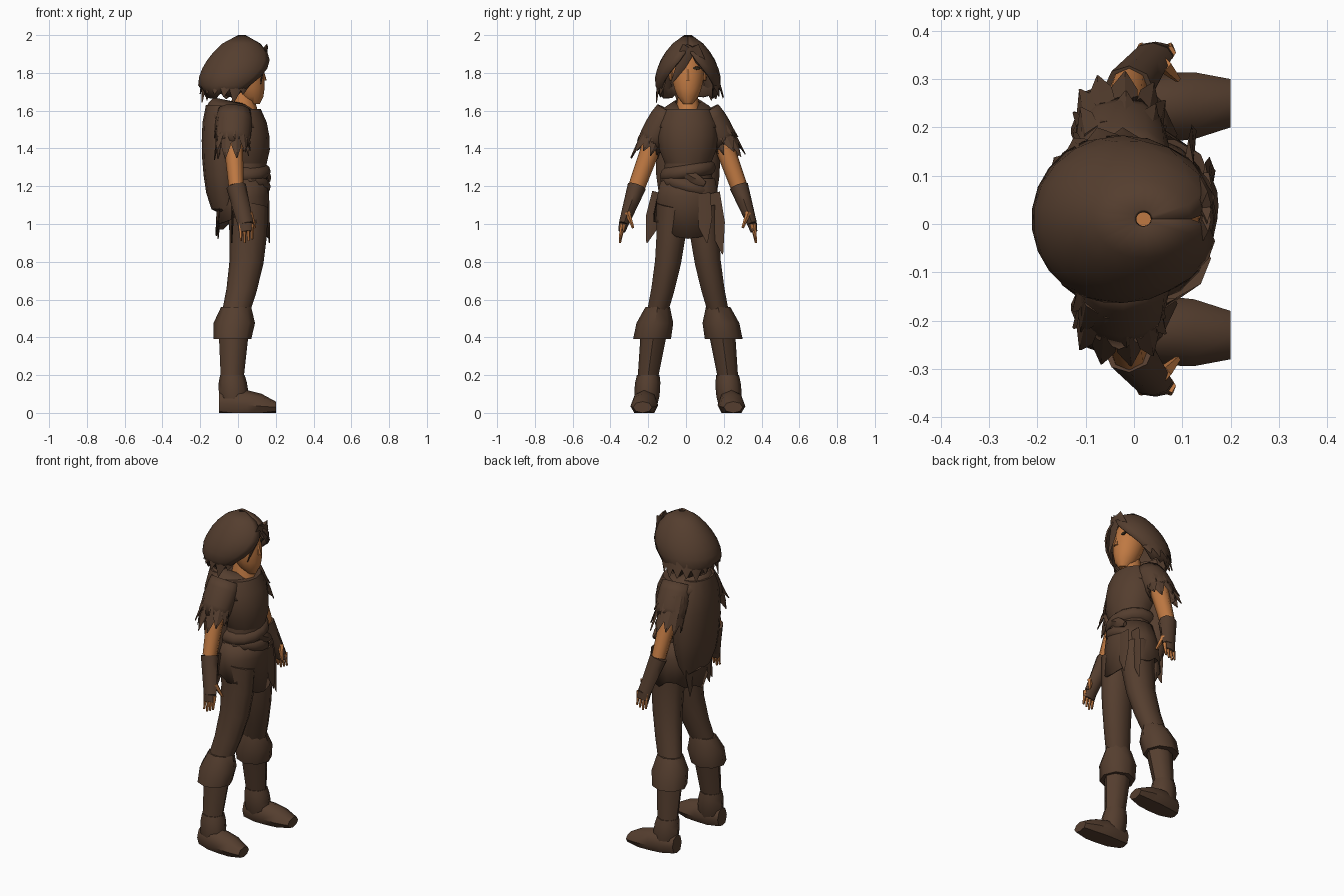
import bpy, bmesh, math, random
from mathutils import Vector

random.seed(4)
cube = bpy.data.objects.get("Cube")
if cube:
    bpy.data.objects.remove(cube)

FORWARD, SIDEWAYS, DOWN = Vector((1, 0, 0)), Vector((0, 1, 0)), Vector((0, 0, -1))
MIDDLE = 0.01  # the body's own centre line in y
SIDES = {"left": 1, "right": -1}


def material(name, colour):
    made = bpy.data.materials.new(name)
    made.use_nodes = True
    made.diffuse_color = (*colour, 1)
    shader = made.node_tree.nodes["Principled BSDF"]
    shader.inputs["Base Color"].default_value = (*colour, 1)
    shader.inputs["Roughness"].default_value = 0.9
    return made


BROWN = material("dark brown", (0.09, 0.048, 0.028))
SKIN = material("tan skin", (0.52, 0.19, 0.055))
BLACK = material("eye black", (0.03, 0.02, 0.01))


def mix(pair, t):
    return pair[0] + (pair[1] - pair[0]) * t


def sweep(bm, start, end, depth, width, swell=(0, 0), bow=(0, 0, 0), steps=4, sides=8,
          side=1, axis=None, ref=FORWARD, opening=None, hem=None, closed=True, ground=False):
    """Loft rounded rings from start to end; depth and width taper, swell rounds the middle."""
    mirror = Vector((1, side, 1))
    start, end, bow = (Vector(p) * mirror for p in (start, end, bow))
    along = (axis or end - start).normalized()
    u = (ref - along * ref.dot(along)).normalized()
    v = u.cross(along)
    loops = []
    for step in range(steps + 1):
        t = step / steps
        arch = max(0, math.sin(math.pi * t))
        bulge = arch ** 0.6
        centre = start.lerp(end, t) + bow * arch + SIDEWAYS * MIDDLE
        loop = []
        for k in range(sides):
            angle = math.tau * k / sides
            if opening:
                gap = math.radians(opening * max(0, t - 0.2))
                angle = gap + (math.tau - gap - gap) * k / (sides - 1)
            p = centre + u * (mix(depth, t) + swell[0] * bulge) * math.cos(angle)
            p += v * (mix(width, t) + swell[1] * bulge) * math.sin(angle)
            if hem and step == steps:
                p += along * hem(angle)
            if ground:
                p.z = max(p.z, 0)
            loop.append(bm.verts.new(p))
        loops.append(loop)
    for upper, lower in zip(loops, loops[1:]):
        for k in range(sides - 1 if opening else sides):
            j = (k + 1) % sides
            bm.faces.new((upper[k], upper[j], lower[j], lower[k]))
    if closed:
        bm.faces.new(loops[0])
        bm.faces.new(loops[-1])


def finish(bm, name, mat, thickness=0, crease=50):
    bmesh.ops.recalc_face_normals(bm, faces=bm.faces)
    mesh = bpy.data.meshes.new(name)
    bm.to_mesh(mesh)
    bm.free()
    mesh.materials.append(mat)
    ob = bpy.data.objects.new(name, mesh)
    bpy.context.collection.objects.link(ob)
    bpy.ops.object.select_all(action="DESELECT")
    ob.select_set(True)
    bpy.context.view_layer.objects.active = ob
    bpy.ops.object.shade_smooth_by_angle(angle=math.radians(crease))
    if thickness:
        ob.modifiers.new("thickness", "SOLIDIFY").thickness = thickness


def part(name, mat, start, end, depth, width, thickness=0, **options):
    bm = bmesh.new()
    sweep(bm, start, end, depth, width, **options)
    finish(bm, name, mat, thickness)


def leaf(bm, start, end, breadth, side=1, ref=SIDEWAYS):
    """A pointed strip of cloth or hair."""
    sweep(bm, start, end, (breadth, 0.003), (0.01, 0.003), swell=(breadth / 3, 0),
          steps=2, sides=4, side=side, ref=ref)


def ragged(angle):
    return random.uniform(-0.02, 0.03)


def skirt_hem(angle):
    # Longer at the front left and the back, short over the hips
    return 0.07 + 0.04 * math.cos(angle - 0.8) + 0.04 * math.cos(2 * angle) + ragged(angle)


# Joints of the left side, shared by the limb parts
HIP, KNEE, ANKLE = (0.05, 0.08, 1.1), (-0.02, 0.17, 0.5), (-0.03, 0.21, 0.2)
SHOULDER, ELBOW, WRIST = (-0.03, 0.16, 1.5), (-0.01, 0.27, 1.2), (0.04, 0.34, 1)

for tag, side in SIDES.items():
    # Leg and boot
    part(tag + "_trouser_leg", BROWN, HIP, KNEE, (0.11, 0.07), (0.09, 0.055),
         bow=(0.03, -0.02, 0), sides=10, side=side)
    part(tag + "_boot_cuff", BROWN, (-0.01, 0.16, 0.56), (-0.03, 0.19, 0.39), (0.08, 0.1),
         (0.065, 0.1), swell=(0.02, 0.015), steps=2, axis=DOWN, side=side)
    part(tag + "_boot_shaft", BROWN, KNEE, ANKLE, (0.085, 0.062), (0.075, 0.055),
         axis=DOWN, side=side)
    part(tag + "_boot_ankle", BROWN, ANKLE, (-0.02, 0.22, 0.05), (0.065, 0.07), (0.06, 0.06),
         swell=(0.01, 0.008), axis=DOWN, side=side)
    part(tag + "_foot", BROWN, (-0.1, 0.22, 0.05), (0.2, 0.24, 0.03), (0.045, 0.05),
         (0.06, 0.03), swell=(0.025, 0.035), axis=FORWARD, ref=SIDEWAYS, ground=True, side=side)

    # Arm, forearm wrap and hand
    part(tag + "_arm", SKIN, SHOULDER, ELBOW, (0.055, 0.04), (0.055, 0.045), side=side)
    part(tag + "_bracer", BROWN, ELBOW, WRIST, (0.053, 0.042), (0.05, 0.026), side=side)
    part(tag + "_palm", BROWN, WRIST, (0.045, 0.35, 0.96), (0.042, 0.04), (0.026, 0.018),
         steps=1, side=side)
    bm = bmesh.new()
    for finger in range(4):
        x = 0.015 + 0.02 * finger
        sweep(bm, (x, 0.345, 1), (x, 0.36, 0.9 + 0.01 * abs(finger - 1)), (0.012, 0.006),
              (0.015, 0.006), steps=2, sides=5, side=side)
    sweep(bm, (0.06, 0.32, 1.06), (0.09, 0.29, 0.98), (0.018, 0.007), (0.015, 0.007),
          steps=2, sides=5, side=side)
    finish(bm, tag + "_fingers", SKIN)

    # Sleeve with two rows of ragged strips
    part(tag + "_sleeve", BROWN, (-0.02, 0.1, 1.6), (-0.03, 0.2, 1.42), (0.09, 0.085),
         (0.07, 0.07), swell=(0.01, 0.01), sides=12, hem=ragged, closed=False,
         thickness=0.008, side=side)
    bm = bmesh.new()
    for y, z in ((0.14, 1.56), (0.18, 1.48)):
        for strip in range(10):
            angle = math.tau * (strip + random.random() / 3) / 10
            c, s = math.cos(angle), math.sin(angle)
            leaf(bm, (-0.03 + 0.075 * c, y + 0.06 * s, z),
                 (-0.03 + 0.095 * c, y + 0.05 + 0.075 * s, z - 0.12 + ragged(angle)),
                 0.03, side, Vector((-s, side * c, 0)))
    finish(bm, tag + "_sleeve_rags", BROWN, crease=30)

# Tunic, collar and sashes
WAIST = (0.04, 0, 1.32)
part("tunic_chest", BROWN, (0.01, 0, 1.61), WAIST, (0.11, 0.112), (0.13, 0.125),
     swell=(0.03, 0.035), sides=14, axis=DOWN)
part("tunic_hips", BROWN, WAIST, (0.03, 0, 1.08), (0.112, 0.12), (0.125, 0.15),
     sides=14, axis=DOWN)
part("collar", BROWN, (-0.03, 0, 1.65), (-0.015, 0, 1.53), (0.1, 0.155), (0.07, 0.185),
     swell=(0.02, 0.02), sides=14, axis=Vector((-0.2, 0, -1)), closed=False, thickness=0.01)
for name, height, tilt in (("sash", 1.28, 0.15), ("hip_wrap", 1.2, -0.25)):
    part(name, BROWN, (0.03, 0, height + 0.04), (0.03, 0, height - 0.04), (0.115, 0.12),
         (0.125, 0.13), swell=(0.025, 0.025), sides=14, axis=Vector((0, tilt, -1)))
part("sash_knot", BROWN, (0.14, -0.03, 1.28), (0.15, 0.09, 1.21), (0.02, 0.01),
     (0.02, 0.015), swell=(0.015, 0.015), sides=6)

# Skirt with an uneven torn hem and hanging tails
part("skirt", BROWN, (0.03, 0, 1.24), (0.025, 0, 1.05), (0.13, 0.145), (0.145, 0.185),
     sides=18, steps=2, axis=DOWN, hem=skirt_hem, closed=False, thickness=0.008)
bm = bmesh.new()
for degrees, bottom in ((25, 0.9), (50, 0.84), (155, 0.92), (200, 0.94), (245, 0.9)):
    c, s = math.cos(math.radians(degrees)), math.sin(math.radians(degrees))
    leaf(bm, (0.03 + 0.13 * c, 0.15 * s, 1.16), (0.03 + 0.15 * c, 0.24 * s, bottom), 0.055)
finish(bm, "skirt_tails", BROWN, crease=30)

# Bulky cape on the back
part("cape", BROWN, (-0.09, 0, 1.63), (-0.07, 0, 1.07), (0.08, 0.07), (0.11, 0.12),
     swell=(0.035, 0.06), steps=6, sides=14, axis=DOWN, hem=ragged)

# Head
part("neck", SKIN, (0.03, 0, 1.58), (0.025, 0, 1.74), (0.08, 0.04), (0.07, 0.04), axis=DOWN)
part("face", SKIN, (0.08, 0, 1.635), (0.01, 0, 1.96), (0.035, 0.06), (0.025, 0.04),
     swell=(0.045, 0.055), steps=8, sides=14, axis=DOWN)
part("nose", SKIN, (0.128, 0, 1.82), (0.138, 0, 1.76), (0.006, 0.014), (0.007, 0.015),
     steps=2, sides=6, axis=DOWN)
for tag, side in SIDES.items():
    part(tag + "_eye", BLACK, (0.118, 0.045, 1.825), (0.126, 0.045, 1.825), (0.022, 0.02),
         (0.009, 0.008), steps=1, axis=FORWARD, ref=SIDEWAYS, side=side)
    part(tag + "_ear", SKIN, (-0.01, 0.09, 1.84), (0.01, 0.09, 1.76), (0.01, 0.01),
         (0.008, 0.008), swell=(0.015, 0.005), sides=6, side=side)

# Hair: an open-fronted cap, hanging locks and a fringe over the brow
part("hair_cap", BROWN, (0.02, 0, 2), (-0.06, 0, 1.69), (0.02, 0.12), (0.02, 0.15),
     swell=(0.11, 0.07), bow=(0.02, 0, 0), steps=7, sides=18, axis=DOWN, opening=80,
     hem=ragged, closed=False, thickness=0.01)
bm = bmesh.new()
for lock in range(13):
    angle = math.radians(60 + 20 * lock)
    c, s = math.cos(angle), math.sin(angle)
    leaf(bm, (-0.03 + 0.15 * c, 0.15 * s, 1.8),
         (-0.05 + 0.15 * c, 0.01 + 0.18 * s, 1.66 + ragged(angle)), 0.04, ref=Vector((-s, c, 0)))
for root, tip, height in ((0.02, -0.09, 1.74), (0, -0.06, 1.83), (0.03, 0.1, 1.79)):
    leaf(bm, (0.15, root, 1.94), (0.12, tip, height), 0.03)
finish(bm, "hair_locks", BROWN, crease=40)
